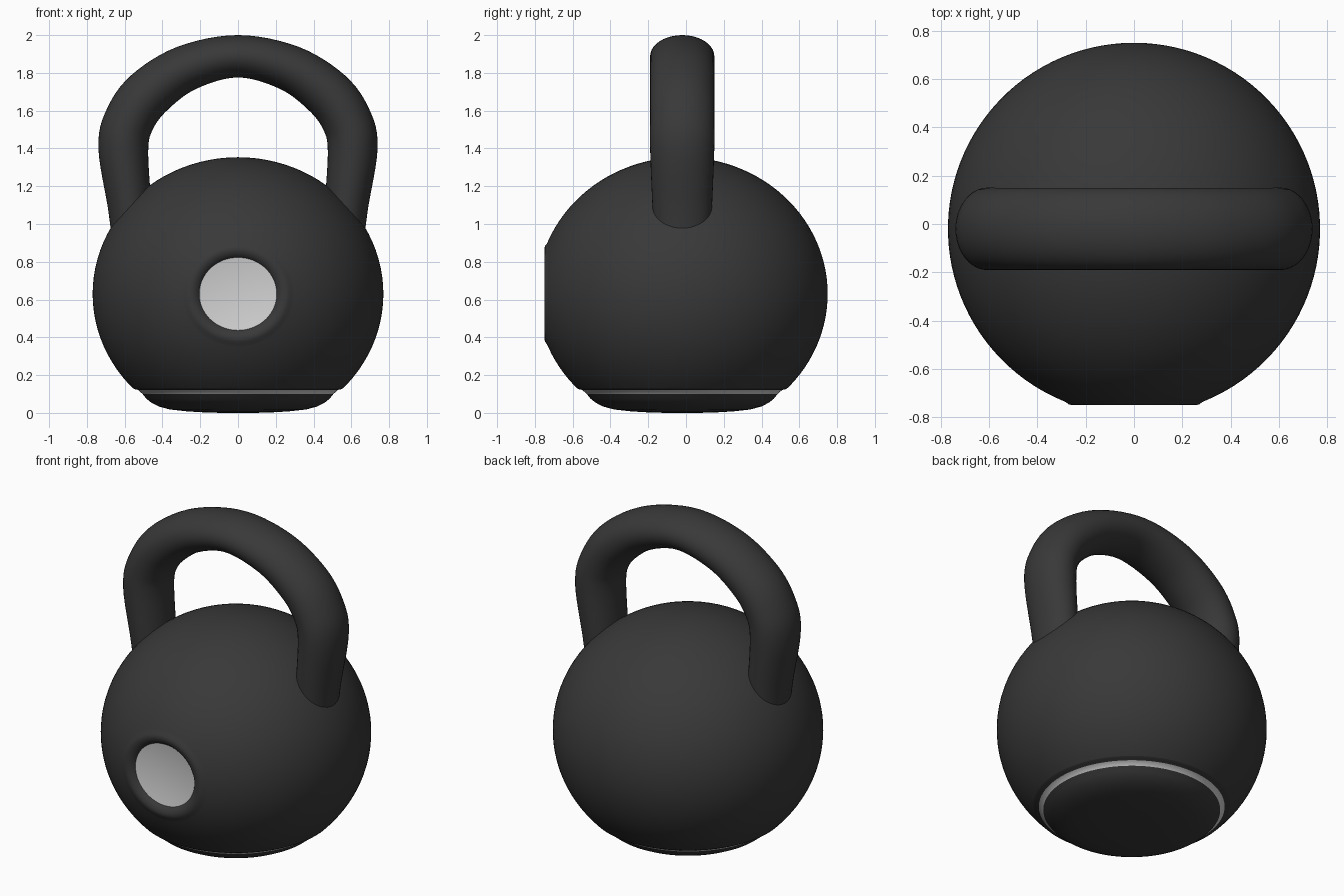
import bpy, bmesh, math
from mathutils import Vector, Matrix

cube = bpy.data.objects.get("Cube")
if cube:
    bpy.data.objects.remove(cube, do_unlink=True)

CENTRE = Vector((0, -0.02, 0.63))
RADIUS, SQUASH = 0.77, 0.94
CUT_Z = 0.133


def material(name, value):
    mat = bpy.data.materials.new(name)
    mat.use_nodes = True
    colour = (value, value, value, 1)
    mat.diffuse_color = colour
    mat.node_tree.nodes["Principled BSDF"].inputs["Base Color"].default_value = colour
    return mat


DARK = material("black iron", 0.04)
LIGHT = material("pale steel", 0.65)


def finish(name, bm, angle=40):
    bmesh.ops.remove_doubles(bm, verts=bm.verts, dist=1e-5)
    bmesh.ops.recalc_face_normals(bm, faces=bm.faces)
    mesh = bpy.data.meshes.new(name)
    bm.to_mesh(mesh)
    bm.free()
    obj = bpy.data.objects.new(name, mesh)
    bpy.context.collection.objects.link(obj)
    mesh.materials.append(DARK)
    mesh.materials.append(LIGHT)
    bpy.ops.object.select_all(action="DESELECT")
    obj.select_set(True)
    bpy.context.view_layer.objects.active = obj
    bpy.ops.object.shade_smooth_by_angle(angle=math.radians(angle))
    return obj


def lathe(profile, steps=96):
    """Spin (radius, height) points around z."""
    bm = bmesh.new()
    verts = [bm.verts.new((r, 0, h)) for r, h in profile]
    edges = [bm.edges.new(pair) for pair in zip(verts, verts[1:])]
    bmesh.ops.spin(bm, geom=verts + edges, cent=(0, 0, 0), axis=(0, 0, 1),
                   angle=math.tau, steps=steps, use_merge=True)
    bmesh.ops.remove_doubles(bm, verts=bm.verts, dist=1e-5)
    return bm


# Ball with a dished front: spun around the front axis, then squashed
dish = [(0.205 * i / 8, 0.69 + 0.015 * (i / 8) ** 2) for i in range(9)]
lip = [(0.212, 0.714), (0.225, 0.723), (0.24, 0.729), (0.255, 0.73), (0.27, 0.726), (0.285, 0.7153)]
start = math.asin(0.30 / RADIUS)
arc = [start + (math.pi - start) * i / 48 for i in range(49)]
bm = lathe(dish + lip + [(RADIUS * math.sin(a), RADIUS * math.cos(a)) for a in arc])
for face in bm.faces:
    mid = face.calc_center_median()
    face.material_index = int(mid.z > 0 and math.hypot(mid.x, mid.y) < 0.205)
bm.transform(Matrix.Translation(CENTRE) @ Matrix.Diagonal((1, 1, SQUASH, 1))
             @ Matrix.Rotation(math.pi / 2, 4, "X"))
bmesh.ops.bisect_plane(bm, geom=bm.verts[:] + bm.edges[:] + bm.faces[:],
                       plane_co=(0, 0, CUT_Z), plane_no=(0, 0, -1), clear_outer=True)
finish("ball_body", bm)

# Foot with a pale ring under the ball
foot = [(0, 0), (0.15, 0.001), (0.27, 0.008), (0.36, 0.018), (0.42, 0.034), (0.46, 0.055),
        (0.485, 0.075), (0.505, 0.1), (0.53, 0.122), (0.546, 0.125), (0.5605, CUT_Z)]
bm = lathe(foot)
for face in bm.faces:
    face.material_index = int(0.1 < face.calc_center_median().z < 0.122)
bm.transform(Matrix.Translation((0, CENTRE.y, 0)))
finish("foot", bm)

# Handle: elliptical rings along a mirrored arch; each key is x, z, thickness, depth
half = [(0.56, 0.9, 0.105, 0.145), (0.575, 1.1, 0.115, 0.158), (0.607, 1.4, 0.132, 0.17),
        (0.575, 1.55, 0.133, 0.17), (0.475, 1.69, 0.133, 0.17), (0.275, 1.825, 0.122, 0.17)]
keys = [Vector(k) for k in half]
keys += [Vector((0, 1.888, 0.112, 0.17))] + [Vector((-k[0], *k[1:])) for k in reversed(half)]


def spline(a, b, c, d, t):
    return 0.5 * (2 * b + (c - a) * t + (2 * a - 5 * b + 4 * c - d) * t ** 2
                  + (3 * b - a - 3 * c + d) * t ** 3)


ends = [2 * keys[0] - keys[1]] + keys + [2 * keys[-1] - keys[-2]]
path = [spline(*ends[i:i + 4], s / 6) for i in range(len(keys) - 1) for s in range(6)] + [keys[-1]]
SIDES = 40
bm = bmesh.new()
rings = []
for i, p in enumerate(path):
    tangent = (path[min(i + 1, len(path) - 1)] - path[max(i - 1, 0)]).xy.normalized()
    out = Vector((tangent.y, 0, -tangent.x))
    ring = []
    for j in range(SIDES):
        a = math.tau * j / SIDES
        ring.append(bm.verts.new(Vector((p[0], CENTRE.y, p[1])) + out * p[2] * math.cos(a)
                                 + Vector((0, p[3] * math.sin(a), 0))))
    rings.append(ring)
for low, high in zip(rings, rings[1:]):
    for j in range(SIDES):
        k = (j + 1) % SIDES
        bm.faces.new((low[j], low[k], high[k], high[j]))
bm.faces.new(rings[0])
bm.faces.new(rings[-1])
finish("handle", bm)
